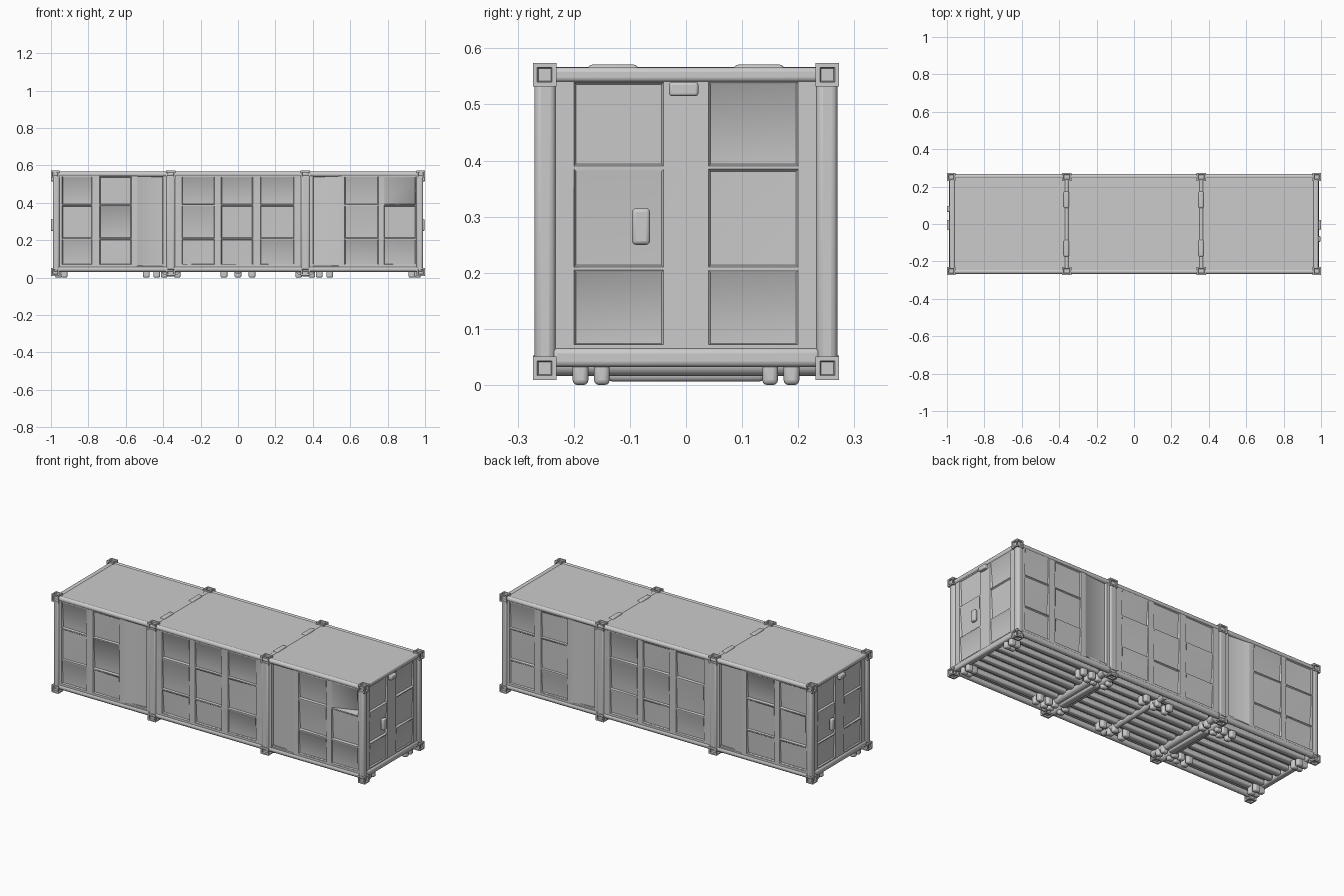
import bpy, bmesh, math, random
from mathutils import Matrix, Vector

if "Cube" in bpy.data.objects:
    bpy.data.objects.remove(bpy.data.objects["Cube"])

random.seed(4)


def finish(name, bm, rot=0.0):
    me = bpy.data.meshes.new(name)
    bm.to_mesh(me)
    bm.free()
    ob = bpy.data.objects.new(name, me)
    ob.rotation_euler.z = rot
    bpy.context.collection.objects.link(ob)
    return ob


def box(name, lo, hi, bevel=0.0, seg=3):
    lo, hi = Vector(lo), Vector(hi)
    bm = bmesh.new()
    mat = Matrix.Translation((lo + hi) / 2) @ Matrix.Diagonal((*(hi - lo), 1))
    bmesh.ops.create_cube(bm, size=1, matrix=mat)
    ob = finish(name, bm)
    if bevel:
        m = ob.modifiers.new("bevel", 'BEVEL')
        m.width, m.segments = bevel, seg
    return ob


def rod(name, a, b, r, sides=14):
    a, b = Vector(a), Vector(b)
    d = b - a
    bm = bmesh.new()
    mat = Matrix.Translation((a + b) / 2) @ d.to_track_quat('Z', 'Y').to_matrix().to_4x4()
    bmesh.ops.create_cone(bm, cap_ends=True, segments=sides, radius1=r, radius2=r,
                          depth=d.length, matrix=mat)
    return finish(name, bm)


def casting(name, c, size):
    # block with a pocket in each face
    bm = bmesh.new()
    mat = Matrix.Translation(c) @ Matrix.Diagonal((*size, 1))
    bmesh.ops.create_cube(bm, size=1, matrix=mat)
    faces = bm.faces[:]
    bmesh.ops.inset_individual(bm, faces=faces, thickness=0.011, depth=0)
    bmesh.ops.inset_individual(bm, faces=faces, thickness=0.003, depth=-0.008)
    return finish(name, bm)


def wall(name, dist, span, cols, rows, rot, fixed=None, z=(0.035, 0.56)):
    # sheet facing -y before rotation, with dished cells where cols and rows cross
    bm = bmesh.new()
    us = sorted({*span, *(u for c in cols for u in c)})
    vs = sorted({*z, *(v for r in rows for v in r)})

    def vert(u, v, d=0.0):
        return bm.verts.new((u, -dist + d, v))

    for u0, u1 in zip(us, us[1:]):
        for v0, v1 in zip(vs, vs[1:]):
            o = [vert(u0, v0), vert(u1, v0), vert(u1, v1), vert(u0, v1)]
            if (u0, u1) not in cols or (v0, v1) not in rows:
                bm.faces.new(o)
                continue
            if fixed and (u0, u1, v0) in fixed:
                d = fixed[(u0, u1, v0)]
            else:
                # deep at the lower edge, running out towards the upper edge
                d = [random.uniform(0.006, 0.014), random.uniform(0.006, 0.014),
                     random.uniform(0.0, 0.006), random.uniform(0.0, 0.006)]
            e = 0.004
            i = [vert(u0 + e, v0 + e, d[0]), vert(u1 - e, v0 + e, d[1]),
                 vert(u1 - e, v1 - e, d[2]), vert(u0 + e, v1 - e, d[3])]
            for k in range(4):
                n = (k + 1) % 4
                bm.faces.new((o[k], o[n], i[n], i[k]))
            bm.faces.new((i[0], i[1], i[2]))
            bm.faces.new((i[0], i[2], i[3]))
    bmesh.ops.remove_doubles(bm, verts=bm.verts, dist=1e-5)
    return finish(name, bm, rot)


# Side and end walls
ROWS = [(0.07, 0.205), (0.21, 0.385), (0.39, 0.54)]
STRIP = [(0.06, 0.545)]
LEFT = [(-0.94, -0.78), (-0.74, -0.57)]
MID = [(-0.30, -0.125), (-0.09, 0.08), (0.12, 0.30)]
RIGHT = [(0.57, 0.75), (0.78, 0.95)]
for side, rot in (("front", 0), ("back", math.pi)):
    dent = {(0.78, 0.95, 0.39): (0.0, 0.06, 0.002, 0.003)} if side == "front" else None
    wall(side + "_left_wall", 0.264, (-0.98, -0.55), LEFT, ROWS, rot)
    wall(side + "_mid_wall", 0.264, (-0.36, 0.36), MID, ROWS, rot)
    wall(side + "_right_wall", 0.264, (0.55, 0.98), RIGHT, ROWS, rot, dent)
    wall(side + "_left_door", 0.264, (-0.55, -0.36), [(-0.54, -0.40)], STRIP, rot,
         {(-0.54, -0.40, 0.06): (0.002, 0.012, 0.012, 0.002)})
    wall(side + "_right_door", 0.264, (0.36, 0.55), [(0.40, 0.54)], STRIP, rot,
         {(0.40, 0.54, 0.06): (0.012, 0.002, 0.002, 0.012)})
for side, rot in (("right", math.pi / 2), ("left", -math.pi / 2)):
    wall(side + "_end_wall", 0.98, (-0.25, 0.25), [(-0.20, -0.04), (0.04, 0.20)],
         ROWS, rot)

# Roof and floor
box("roof", (-0.98, -0.26, 0.545), (0.98, 0.26, 0.563))
box("floor", (-0.98, -0.26, 0.062), (0.98, 0.26, 0.072))

# Corner posts, end rails and castings
for sx in (-1, 1):
    for sy in (-1, 1):
        x, y = sx * 0.972, sy * 0.251
        box("corner_post", (x - 0.018, y - 0.019, 0.03), (x + 0.018, y + 0.019, 0.55), 0.012)
        for z in (0.03, 0.553):
            casting("corner_casting", (sx * 0.977, sy * 0.252, z), (0.044, 0.042, 0.042))
    box("end_top_rail", (sx * 0.972 - 0.014, -0.24, 0.54), (sx * 0.972 + 0.014, 0.24, 0.566), 0.008)
    box("end_bottom_rail", (sx * 0.97 - 0.018, -0.24, 0.032), (sx * 0.97 + 0.018, 0.24, 0.066), 0.010)
    # Lugs on the end wall
    y = sx * -0.08
    box("end_latch", (sx * 0.988 - 0.012, y - 0.016, 0.25), (sx * 0.988 + 0.009, y + 0.016, 0.315), 0.007)
    box("end_hook", (sx * 0.988 - 0.012, -0.03, 0.515), (sx * 0.988 + 0.012, 0.022, 0.54), 0.005)

# Long rails
for sy in (-1, 1):
    rod("top_rail", (-0.97, sy * 0.254, 0.553), (0.97, sy * 0.254, 0.553), 0.014)
    rod("bottom_rail", (-0.97, sy * 0.253, 0.046), (0.97, sy * 0.253, 0.046), 0.016)

# Middle frames: posts, castings, roof ridges, cross beams
for sx in (-1, 1):
    x = sx * 0.36
    for sy in (-1, 1):
        box("middle_post", (x - 0.026, sy * 0.254 - 0.016, 0.03), (x + 0.026, sy * 0.254 + 0.016, 0.55), 0.014)
        for z in (0.032, 0.553):
            casting("middle_casting", (x, sy * 0.252, z), (0.05, 0.042, 0.042))
        box("ridge_lump", (x - 0.016, sy * 0.13 - 0.045, 0.55), (x + 0.012, sy * 0.13 + 0.045, 0.571), 0.008)
    rod("roof_ridge", (x, -0.25, 0.554), (x, 0.25, 0.554), 0.013)
    for dx in (-0.03, 0.03):
        rod("cross_beam", (x + dx, -0.24, 0.036), (x + dx, 0.24, 0.036), 0.02)
    box("low_beam", (x - 0.02, -0.14, 0.006), (x + 0.02, 0.14, 0.035), 0.010)

# Floor joists in three bays
for x0, x1 in ((-0.955, -0.40), (-0.32, 0.32), (0.40, 0.955)):
    for k in range(-3, 4):
        y = k * 0.064
        box("floor_joist", (x0, y - 0.016, 0.036), (x1, y + 0.016, 0.064), 0.007, 2)
rod("centre_cross_beam", (0, -0.24, 0.036), (0, 0.24, 0.036), 0.016)

# Feet in pairs under the frame
for x in (0.0, 0.075, 0.325, 0.395, 0.435, 0.49, 0.93, 0.96):
    for sx in ((-1, 1) if x else (1,)):
        for y in (0.15, 0.188):
            for sy in (-1, 1):
                c = Vector((sx * x, sy * y, 0))
                box("foot", c + Vector((-0.018, -0.014, 0)), c + Vector((0.018, 0.014, 0.05)), 0.009)

# Shade smooth, keeping sharp edges
bpy.ops.object.select_all(action='SELECT')
bpy.context.view_layer.objects.active = bpy.context.selected_objects[0]
bpy.ops.object.shade_smooth_by_angle(angle=math.radians(35))
